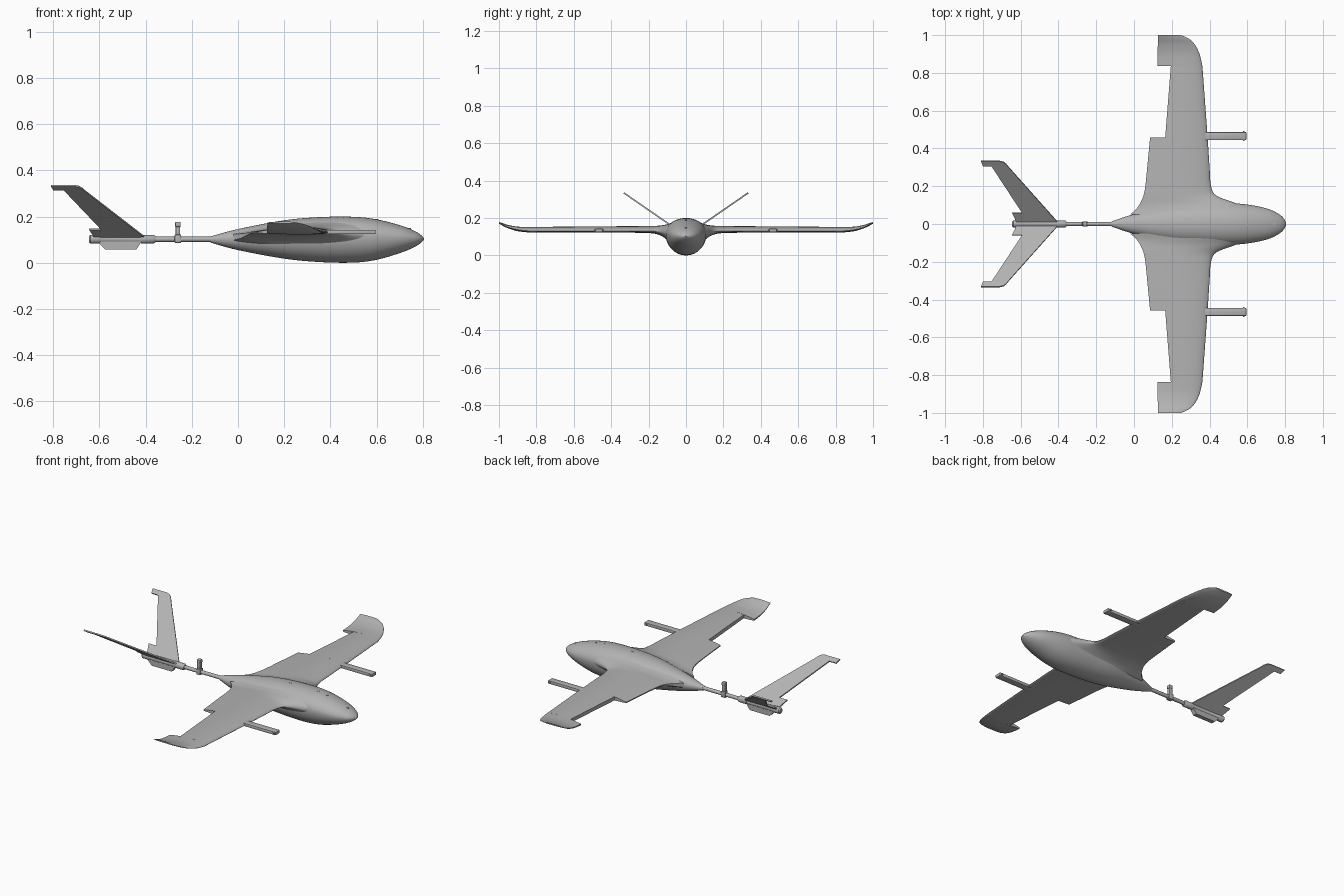
import bpy, bmesh
from math import sin, cos, pi, sqrt
from mathutils import Vector

old = bpy.data.objects.get("Cube")
if old:
    bpy.data.objects.remove(old, do_unlink=True)

grey = bpy.data.materials.new("airframe grey")
grey.use_nodes = True
grey.diffuse_color = (0.45, 0.45, 0.45, 1)
grey.node_tree.nodes["Principled BSDF"].inputs["Base Color"].default_value = (0.45, 0.45, 0.45, 1)


def finish(bm, name, smooth=True):
    bmesh.ops.recalc_face_normals(bm, faces=bm.faces)
    mesh = bpy.data.meshes.new(name)
    bm.to_mesh(mesh)
    bm.free()
    mesh.materials.append(grey)
    obj = bpy.data.objects.new(name, mesh)
    bpy.context.collection.objects.link(obj)
    if smooth:
        bpy.ops.object.select_all(action="DESELECT")
        obj.select_set(True)
        bpy.context.view_layer.objects.active = obj
        bpy.ops.object.shade_smooth_by_angle(angle=0.65)
    return obj


def loft(rings, name):
    """Skin closed rings of equal length and cap both ends."""
    bm = bmesh.new()
    rows = [[bm.verts.new(p) for p in ring] for ring in rings]
    n = len(rows[0])
    for a, b in zip(rows, rows[1:]):
        for i in range(n):
            j = (i + 1) % n
            bm.faces.new((a[i], a[j], b[j], b[i]))
    bm.faces.new(rows[0])
    bm.faces.new(rows[-1])
    return finish(bm, name)


def spline(table, steps):
    """Smoothly interpolate rows of numbers."""
    rows = [Vector(r) for r in table]
    out = []
    for i in range(len(rows) - 1):
        a, b = rows[i], rows[i + 1]
        p = rows[max(i - 1, 0)]
        q = rows[min(i + 2, len(rows) - 1)]
        for s in range(steps):
            t = s / steps
            out.append(0.5 * (2 * a + (b - p) * t + (2 * p - 5 * a + 4 * b - q) * t ** 2
                              + (3 * a - p - 3 * b + q) * t ** 3))
    return out + [rows[-1]]


def box(name, x, y, z, bevel=0.0):
    bm = bmesh.new()
    bmesh.ops.create_cube(bm, size=1)
    for v in bm.verts:
        v.co = [lo + (c + 0.5) * (hi - lo) for c, (lo, hi) in zip(v.co, (x, y, z))]
    if bevel:
        bmesh.ops.bevel(bm, geom=bm.edges[:], offset=bevel, segments=2, profile=0.5, affect="EDGES")
    return finish(bm, name)


def tube(name, stations, z, sides=20):
    """Round body along x from (x, radius) pairs."""
    loft([[(x, r * cos(2 * pi * k / sides), z + r * sin(2 * pi * k / sides))
           for k in range(sides)] for x, r in stations], name)


# Fuselage: x, half width, belly z, waist z, crown z
body = [(-0.12, 0.013, 0.088, 0.102, 0.114), (0, 0.052, 0.055, 0.106, 0.146),
        (0.2, 0.096, 0.018, 0.114, 0.184), (0.36, 0.108, 0.003, 0.118, 0.198),
        (0.5, 0.11, 0.001, 0.118, 0.199), (0.6, 0.103, 0.013, 0.115, 0.188),
        (0.7, 0.083, 0.042, 0.11, 0.163), (0.76, 0.057, 0.066, 0.106, 0.14),
        (0.79, 0.033, 0.085, 0.104, 0.122), (0.805, 0.006, 0.1, 0.103, 0.106)]
rings = []
for x, w, lo, mid, hi in spline(body, 6):
    ring = []
    for k in range(48):
        a = 2 * pi * k / 48
        s = sin(a)
        ring.append((x, w * cos(a), mid + s * ((hi - mid) if s > 0 else (mid - lo))))
    rings.append(ring)
loft(rings, "fuselage")


# Wing panels: y, leading edge, cut trailing edge, full trailing edge, chord z, top z, bottom z
def wing_panel(name, table, steps, side):
    rings = []
    for y, le, te, full, mid, top, bot in spline(table, steps):
        upper, lower = [], []
        for k in range(25):
            x = le + (te - le) * (1 - cos(pi * k / 24)) / 2
            u = min(max((le - x) / (le - full), 0), 1)
            f = sqrt(u) * (1 - u) / 0.385 + 0.18 * u
            upper.append((x, side * y, mid + (top - mid) * f))
            lower.append((x, side * y, mid - (mid - bot) * f))
        rings.append(upper + lower[:0:-1])
    loft(rings, name)


inner = [(0.05, 0.7, -0.02, -0.02, 0.112, 0.182, 0.035), (0.08, 0.62, 0.012, 0.012, 0.116, 0.171, 0.062),
         (0.11, 0.54, 0.033, 0.033, 0.122, 0.162, 0.092), (0.15, 0.437, 0.05, 0.05, 0.128, 0.157, 0.113),
         (0.2, 0.408, 0.06, 0.06, 0.13, 0.156, 0.12), (0.3, 0.4, 0.07, 0.07, 0.131, 0.155, 0.122),
         (0.457, 0.39, 0.085, 0.085, 0.131, 0.154, 0.122)]
middle = [(0.457, 0.39, 0.165, 0.085, 0.131, 0.154, 0.122),
          (0.837, 0.362, 0.195, 0.125, 0.131, 0.151, 0.123)]
tip = [(0.837, 0.362, 0.125, 0.11, 0.131, 0.151, 0.123), (0.9, 0.347, 0.125, 0.115, 0.138, 0.153, 0.13),
       (0.95, 0.322, 0.126, 0.118, 0.151, 0.162, 0.145), (0.98, 0.292, 0.127, 0.12, 0.164, 0.172, 0.159),
       (1.0, 0.25, 0.128, 0.122, 0.174, 0.178, 0.17)]

# V-tail outline in plan: x, y
fin = [(-0.40, 0.008), (-0.665, 0.305), (-0.675, 0.318), (-0.69, 0.33), (-0.71, 0.335),
       (-0.81, 0.335), (-0.8, 0.31), (-0.755, 0.31), (-0.592, 0.062), (-0.645, 0.062), (-0.62, 0.008)]

for side, label in ((1, "left"), (-1, "right")):
    wing_panel(label + "_inner_wing", inner, 5, side)
    wing_panel(label + "_middle_wing", middle, 4, side)
    wing_panel(label + "_wing_tip", tip, 5, side)

    # Forward booms with a small cross pin
    ys = sorted((side * 0.445, side * 0.486))
    box(label + "_wing_boom", (0.3, 0.595), ys, (0.124, 0.143), 0.003)
    box(label + "_boom_pin", (0.576, 0.586), (ys[0] - 0.006, ys[1] + 0.006), (0.129, 0.139))

    # Tail fin
    bm = bmesh.new()
    face = bm.faces.new([bm.verts.new((x, side * y, 0.1 + 0.69 * y)) for x, y in fin])
    normal = Vector((0, -0.57 * side, 0.82))
    new = bmesh.ops.extrude_face_region(bm, geom=[face])["geom"]
    for v in new:
        if isinstance(v, bmesh.types.BMVert):
            v.co += normal * 0.008
    finish(bm, label + "_tail_fin", False)

# Tail boom, collar and tail pod
tube("tail_boom", [(-0.42, 0.011), (-0.1, 0.011)], 0.102)
tube("tail_collar", [(-0.42, 0.019), (-0.366, 0.019), (-0.358, 0.014)], 0.102)
tube("tail_pod", [(-0.645, 0.012), (-0.638, 0.019), (-0.6, 0.019), (-0.595, 0.017), (-0.41, 0.017)], 0.102)

# Keel under the tail pod
loft([[(-0.61, y, 0.095), (-0.575, y, 0.058), (-0.44, y, 0.058), (-0.415, y, 0.095)]
      for y in (-0.013, 0.013)], "tail_keel")

# Sensor post clamped on the tail boom
box("post_clamp", (-0.274, -0.246), (-0.014, 0.014), (0.086, 0.122), 0.003)
box("sensor_post", (-0.27, -0.25), (-0.01, 0.01), (0.115, 0.165), 0.002)
box("sensor_head", (-0.272, -0.248), (-0.012, 0.012), (0.155, 0.177), 0.004)

# Small hatch studs on the crown
for i, (x, z) in enumerate(((0.36, 0.197), (0.54, 0.195), (0.6, 0.187), (0.74, 0.148))):
    box("hatch_stud_%d" % (i + 1), (x - 0.008, x + 0.008), (-0.005, 0.005), (z - 0.004, z + 0.002))
